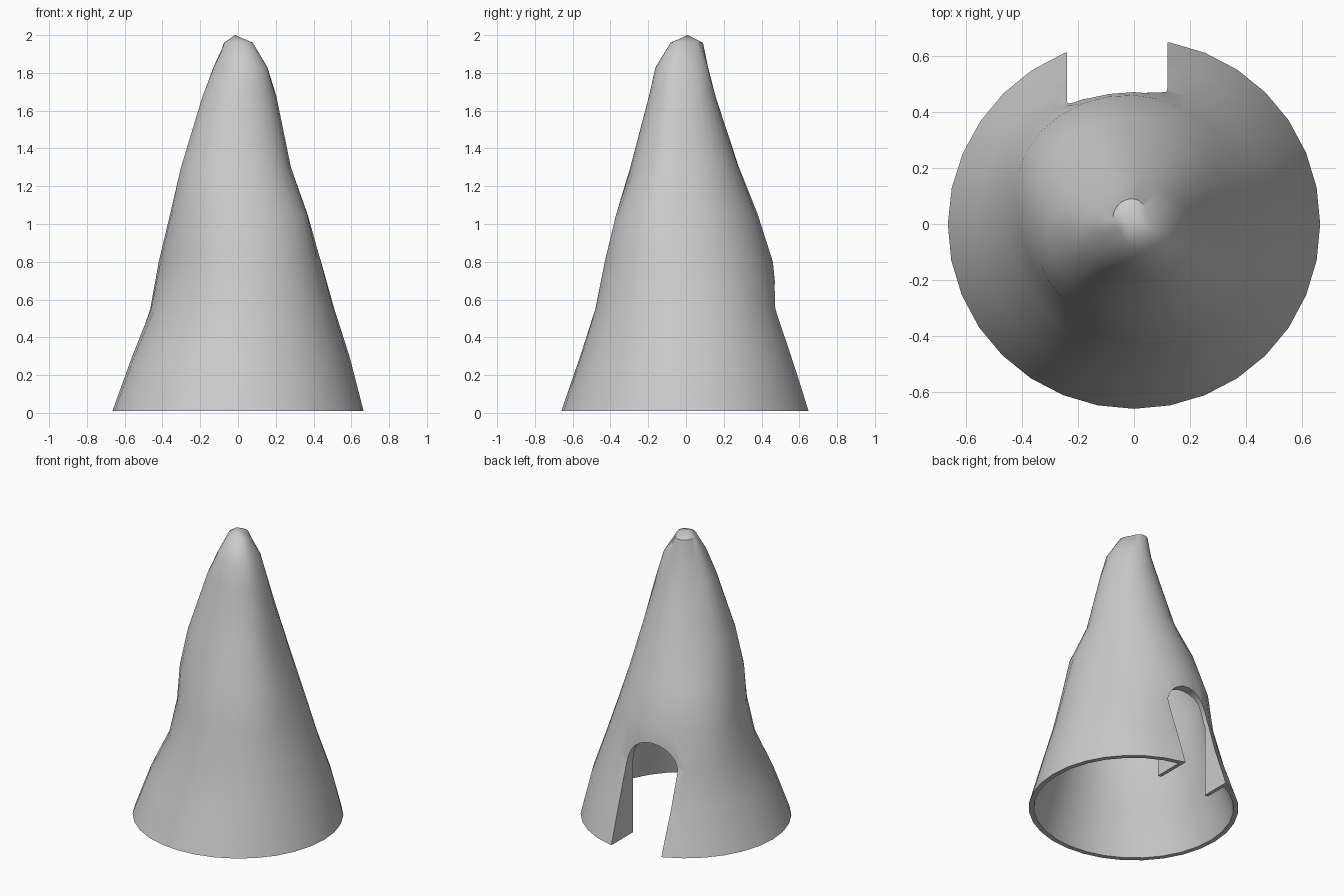
import bpy, bmesh, math

if "Cube" in bpy.data.objects:
    bpy.data.objects.remove(bpy.data.objects["Cube"])

ANGLES = [0, 35, 90, 145, 180, 215, 270, 325]
# height, then radius in each of the directions above
RINGS = [
    (0.01, .665, .665, .66, .66, .665, .665, .66, .665),
    (0.30, .59, .595, .565, .565, .56, .56, .56, .585),
    (0.55, .51, .51, .485, .50, .46, .44, .48, .515),
    (0.80, .44, .43, .46, .465, .41, .386, .43, .46),
    (1.05, .36, .355, .38, .385, .36, .367, .37, .41),
    (1.30, .28, .285, .28, .265, .30, .316, .295, .30),
    (1.68, .20, .18, .155, .155, .185, .195, .195, .215),
    (1.83, .15, .14, .115, .11, .13, .13, .16, .175),
    (1.96, .07, .06, .09, .085, .07, .06, .08, .09),
]
SIDES = 32
DOOR_X, DOOR_HALF, SPRING = -0.06, 0.18, 0.52


def radius(values, deg):
    """Smooth periodic interpolation of the radii around the body."""
    a = [v - 360 for v in ANGLES] + ANGLES + [v + 360 for v in ANGLES]
    r = list(values) * 3
    i = max(k for k in range(len(a)) if a[k] <= deg)
    h = a[i + 1] - a[i]
    t = (deg - a[i]) / h
    m0 = (r[i + 1] - r[i - 1]) / (a[i + 1] - a[i - 1]) * h
    m1 = (r[i + 2] - r[i]) / (a[i + 2] - a[i]) * h
    return ((2*t**3 - 3*t**2 + 1) * r[i] + (t**3 - 2*t**2 + t) * m0
            + (3*t**2 - 2*t**3) * r[i + 1] + (t**3 - t**2) * m1)


def to_object(name, bm):
    bmesh.ops.recalc_face_normals(bm, faces=bm.faces)
    me = bpy.data.meshes.new(name)
    bm.to_mesh(me)
    bm.free()
    ob = bpy.data.objects.new(name, me)
    bpy.context.collection.objects.link(ob)
    return ob


def cone(name, inset, apex, bottom=None):
    """Closed lofted body, optionally shrunk and extended downwards."""
    bm = bmesh.new()
    rings = list(RINGS)
    if bottom is not None:
        rings.insert(0, (bottom,) + RINGS[0][1:])
    loops = []
    for z, *rs in rings:
        loop = []
        for k in range(SIDES):
            deg = 360 * k / SIDES
            r = radius(rs, deg) - inset
            a = math.radians(deg)
            loop.append(bm.verts.new((r * math.cos(a), r * math.sin(a),
                                      min(z, apex - 0.02))))
        loops.append(loop)
    for lo, hi in zip(loops, loops[1:]):
        for k in range(SIDES):
            n = (k + 1) % SIDES
            bm.faces.new((lo[k], lo[n], hi[n], hi[k]))
    tip = bm.verts.new((-0.015, 0.01, apex))
    for k in range(SIDES):
        bm.faces.new((loops[-1][k], loops[-1][(k + 1) % SIDES], tip))
    bm.faces.new(loops[0])
    return to_object(name, bm)


def arch(name, half, y0, y1):
    """Round-topped block running along y."""
    pts = [(DOOR_X + half, -0.2)]
    for k in range(13):
        a = math.pi * k / 12
        pts.append((DOOR_X + half * math.cos(a), SPRING + half * math.sin(a)))
    pts.append((DOOR_X - half, -0.2))
    bm = bmesh.new()
    face = bm.faces.new([bm.verts.new((x, y0, z)) for x, z in pts])
    ext = bmesh.ops.extrude_face_region(bm, geom=[face])
    moved = [g for g in ext['geom'] if isinstance(g, bmesh.types.BMVert)]
    bmesh.ops.translate(bm, verts=moved, vec=(0, y1 - y0, 0))
    return to_object(name, bm)


def boolean(ob, other, op):
    mod = ob.modifiers.new(op, 'BOOLEAN')
    mod.operation = op
    mod.solver = 'EXACT'
    mod.object = other
    bpy.context.view_layer.objects.active = ob
    bpy.ops.object.modifier_apply(modifier=mod.name)


# hollow body
body = cone("cone_shell", 0, 2.0)
outer = cone("outer_helper", 0, 2.0)
inner = cone("inner_cutter", 0.032, 1.955, -0.1)
opening = arch("door_cutter", DOOR_HALF, 0.2, 0.9)
boolean(body, inner, 'DIFFERENCE')

# inward-running door lining, trimmed to the outer surface
lining = arch("door_lining", DOOR_HALF + 0.025, 0.41, 0.85)
boolean(lining, outer, 'INTERSECT')
boolean(body, lining, 'UNION')
boolean(body, opening, 'DIFFERENCE')

for helper in (outer, inner, opening, lining):
    bpy.data.objects.remove(helper)

bpy.ops.object.select_all(action='DESELECT')
body.select_set(True)
bpy.context.view_layer.objects.active = body
bpy.ops.object.shade_smooth_by_angle(angle=math.radians(40))
